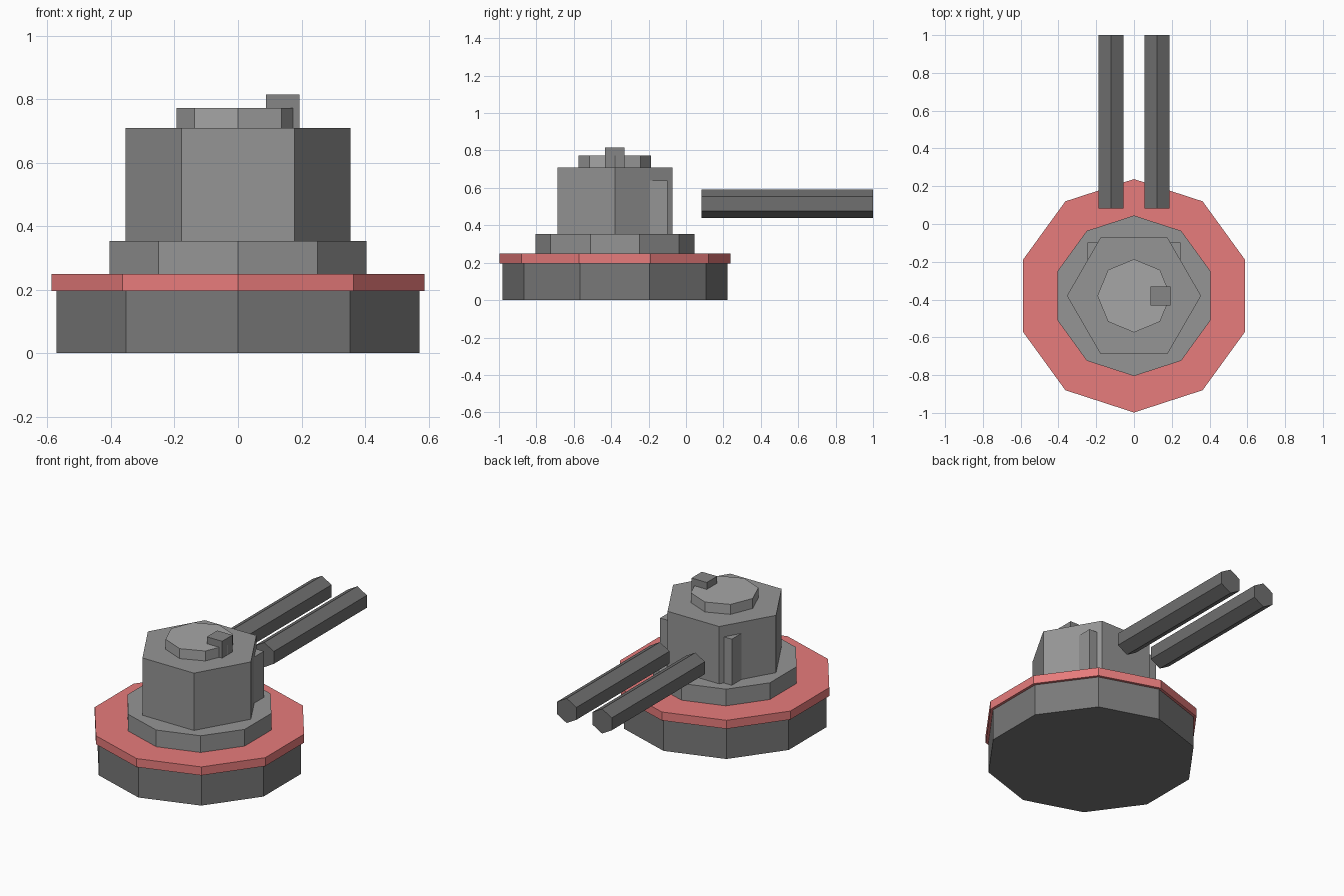
import bpy
from math import pi

if "Cube" in bpy.data.objects:
    bpy.data.objects.remove(bpy.data.objects["Cube"])

CY = -0.38  # turret axis


def paint(name, r, g, b):
    m = bpy.data.materials.new(name)
    m.diffuse_color = (r, g, b, 1)
    m.use_nodes = True
    m.node_tree.nodes["Principled BSDF"].inputs["Base Color"].default_value = m.diffuse_color
    return m


red = paint("red", 0.8, 0.2, 0.2)
dark = paint("dark_grey", 0.19, 0.19, 0.19)
mid = paint("mid_grey", 0.30, 0.30, 0.30)
light = paint("light_grey", 0.38, 0.38, 0.38)
gunmetal = paint("gunmetal", 0.16, 0.16, 0.16)
sight = paint("sight_grey", 0.24, 0.24, 0.24)


def finish(name, mat):
    ob = bpy.context.object
    ob.name = name
    ob.data.materials.append(mat)
    return ob


def prism(name, mat, sides, r, z0, z1, turn=0.0):
    """Upright prism on the turret axis; a vertex points to +y when turn is 0."""
    bpy.ops.mesh.primitive_cylinder_add(
        vertices=sides, radius=r, depth=z1 - z0,
        location=(0, CY, (z0 + z1) / 2), rotation=(0, 0, turn))
    finish(name, mat)


def box(name, mat, lo, hi):
    bpy.ops.mesh.primitive_cube_add(
        size=1, location=[(a + b) / 2 for a, b in zip(lo, hi)])
    finish(name, mat).scale = [b - a for a, b in zip(lo, hi)]


# Stepped ten-sided base with a red rim
prism("base", dark, 10, 0.601, 0.0, 0.196)
prism("base_rim", red, 10, 0.618, 0.196, 0.249)
prism("turntable", mid, 10, 0.425, 0.249, 0.353)

# Hexagonal turret body, octagonal hatch and sight block
prism("turret_body", mid, 6, 0.355, 0.353, 0.71, pi / 6)
prism("hatch", light, 8, 0.194, 0.71, 0.772)
box("sight_block", sight, (0.088, -0.432, 0.71), (0.193, -0.33, 0.815))

# Mount block whose corners show beside the body
box("gun_mount", mid, (-0.247, -0.38, 0.353), (0.247, -0.098, 0.64))

# Twin hexagonal barrels, ridge upwards
for side, label in ((-1, "left"), (1, "right")):
    bpy.ops.mesh.primitive_cylinder_add(
        vertices=6, radius=0.077, depth=0.917,
        location=(side * 0.122, 0.5415, 0.515), rotation=(pi / 2, 0, 0))
    finish(label + "_barrel", gunmetal)
